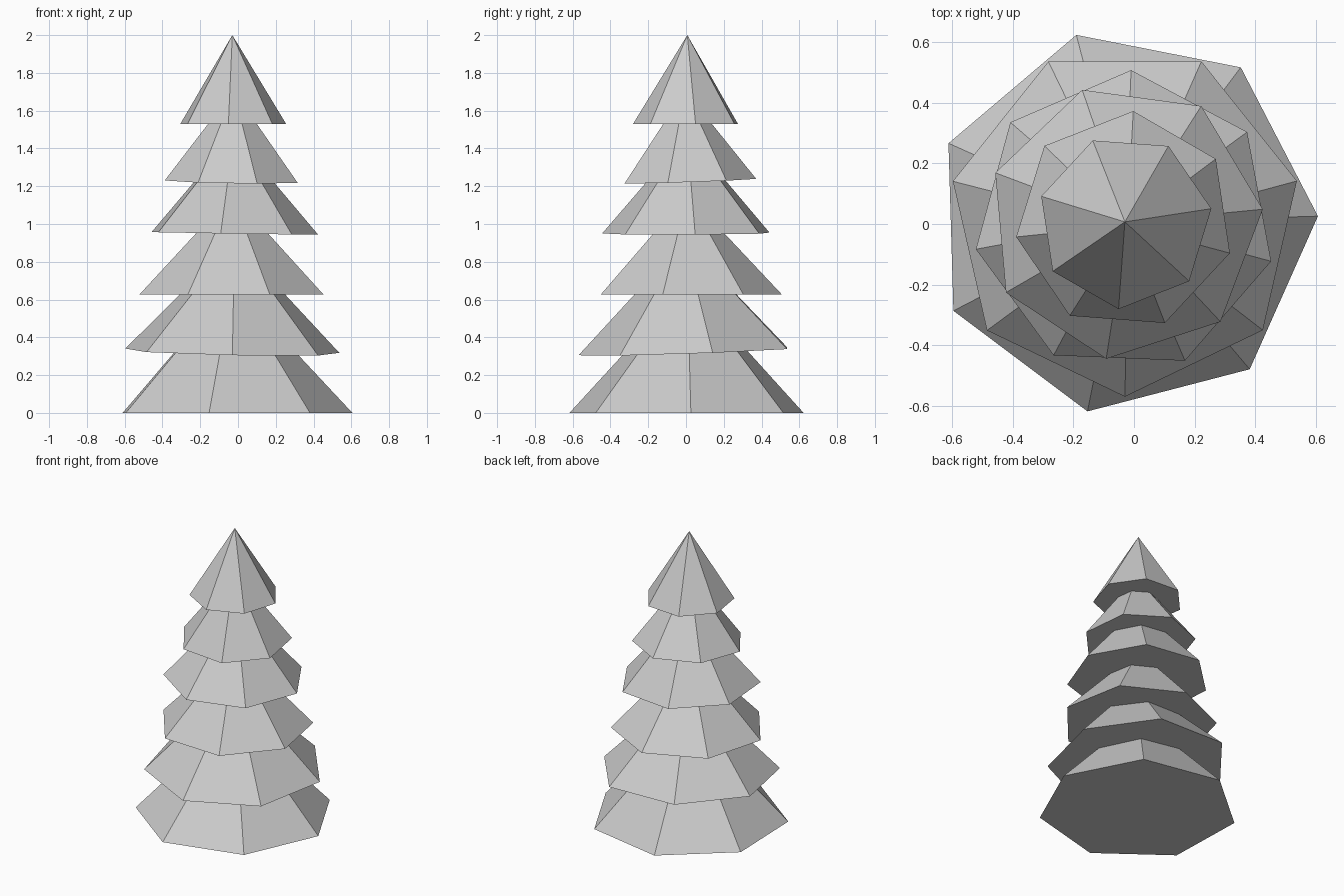
import bpy
import math

if "Cube" in bpy.data.objects:
    bpy.data.objects.remove(bpy.data.objects["Cube"])

SIDES = 7
AXIS_X = -0.03


def tier(name, y, z, radius, full_height, height, phase, tilt=(0, 0)):
    """Seven-sided capped frustum, or a pointed cone if height equals full_height."""
    top = radius * (1 - height / full_height)
    angles = [math.radians(phase) + i * math.tau / SIDES for i in range(SIDES)]

    def ring(r, h):
        return [(r * math.cos(a), r * math.sin(a), h) for a in angles]

    verts = ring(radius, 0)
    faces = [tuple(reversed(range(SIDES)))]
    if top > 1e-4:
        verts += ring(top, height)
        faces += [(i, (i + 1) % SIDES, (i + 1) % SIDES + SIDES, i + SIDES) for i in range(SIDES)]
        faces.append(tuple(range(SIDES, 2 * SIDES)))
    else:
        verts.append((0, 0, height))
        faces += [(i, (i + 1) % SIDES, SIDES) for i in range(SIDES)]
    mesh = bpy.data.meshes.new(name)
    mesh.from_pydata(verts, [], faces)
    obj = bpy.data.objects.new(name, mesh)
    obj.location = (AXIS_X, y, z)
    obj.rotation_euler = (tilt[0], tilt[1], 0)
    bpy.context.collection.objects.link(obj)


# Foliage tiers from the ground up, some slightly tilted
tier("foliage_tier_1", 0.007, 0.0, 0.636, 0.68, 0.40, 1.7)
tier("foliage_tier_2", 0.012, 0.325, 0.581, 0.59, 0.37, 12.9, (0.034, 0.02))
tier("foliage_tier_3", 0.008, 0.628, 0.499, 0.53, 0.37, -15.2)
tier("foliage_tier_4", 0.008, 0.951, 0.456, 0.52, 0.35, 5.1, (0.004, 0.016))
tier("foliage_tier_5", 0.011, 1.227, 0.362, 0.48, 0.36, -17.2, (0.034, 0.015))

# Pointed treetop
tier("treetop", 0.007, 1.53, 0.288, 0.47, 0.47, 8.7)
